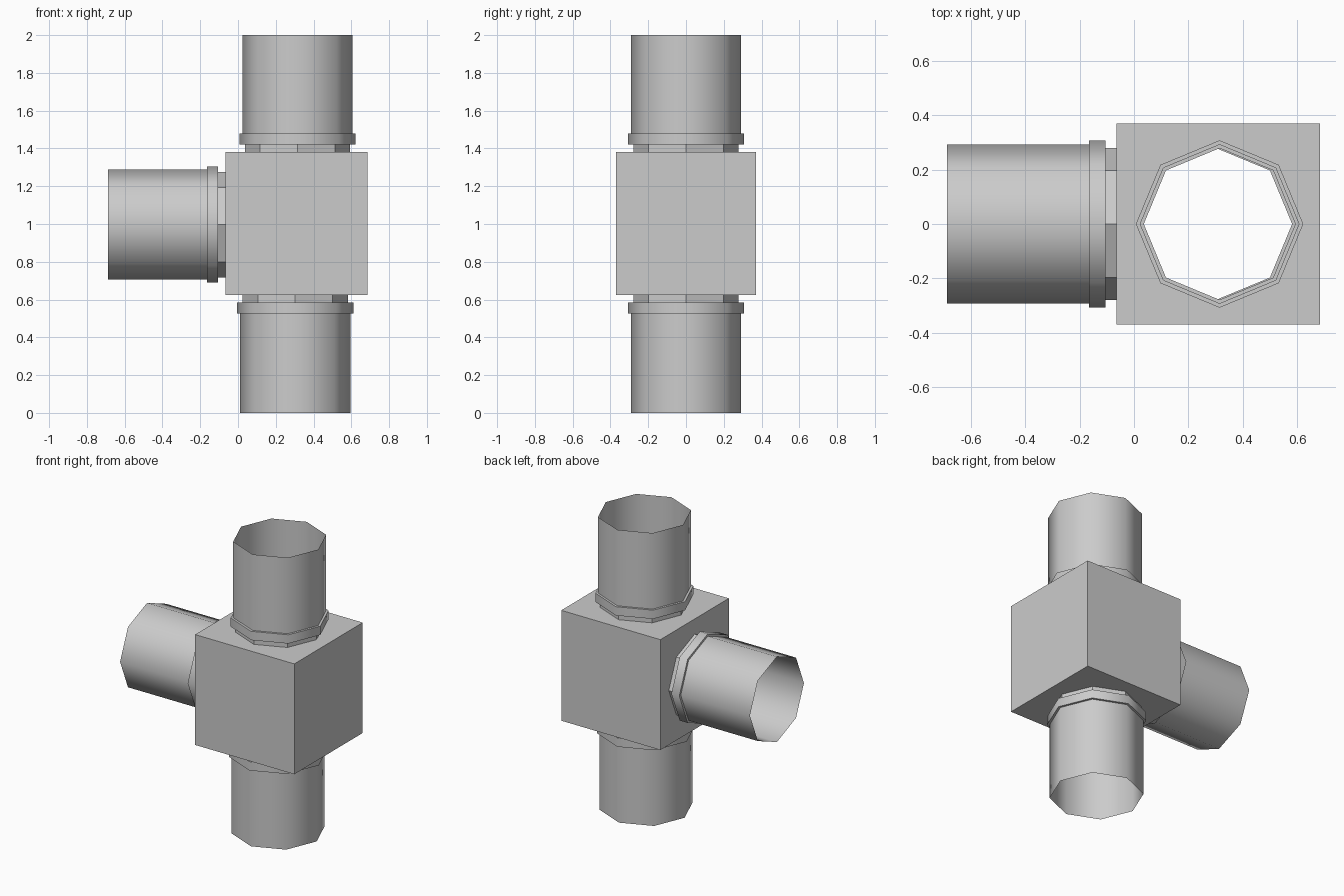
import bpy, bmesh, math
from mathutils import Vector

if "Cube" in bpy.data.objects:
    bpy.data.objects.remove(bpy.data.objects["Cube"])

SIDES = 8
NECK_R, COLLAR_R, PIPE_R = 0.279, 0.308, 0.292
CENTRE = Vector((0.31, 0, 1.0025))
HALF = Vector((0.375, 0.37, 0.3775))
AXES = [Vector((1, 0, 0)), Vector((0, 1, 0)), Vector((0, 0, 1))]


def finish(bm, name):
    mesh = bpy.data.meshes.new(name)
    bm.to_mesh(mesh)
    bm.free()
    bpy.context.collection.objects.link(bpy.data.objects.new(name, mesh))


def ring(bm, origin, d, t, r):
    """Octagon of radius r at distance t along direction d."""
    i = max(range(3), key=lambda k: abs(d[k]))
    u = AXES[(i + 1) % 3]
    v = d.cross(u)
    return [bm.verts.new(origin + d * t + r * (math.cos(a) * u + math.sin(a) * v))
            for a in (2 * math.pi * k / SIDES for k in range(SIDES))]


def bridge(bm, a, b, smooth=False):
    for k in range(SIDES):
        n = (k + 1) % SIDES
        bm.faces.new((a[k], a[n], b[n], b[k])).smooth = smooth


def fitting(name, origin, d, length):
    """Open octagonal pipe with a collar and a narrow neck at the box."""
    bm = bmesh.new()
    profile = [(0, NECK_R), (0.04, NECK_R), (0.04, COLLAR_R),
               (0.1, COLLAR_R), (0.1, PIPE_R), (length, PIPE_R)]
    smooth = [False, False, True, False, True]
    # separate strips keep the profile corners crisp
    for (t0, r0), (t1, r1), s in zip(profile, profile[1:], smooth):
        bridge(bm, ring(bm, origin, d, t0, r0), ring(bm, origin, d, t1, r1), s)
    finish(bm, name)


# name, direction, point on the box face, length
fittings = [
    ("top_pipe", Vector((0, 0, 1)), Vector((0.315, 0, 1.38)), 0.62),
    ("bottom_pipe", Vector((0, 0, -1)), Vector((0.303, 0, 0.625)), 0.625),
    ("side_pipe", Vector((-1, 0, 0)), Vector((-0.065, 0, 0.997)), 0.623),
]
for name, d, origin, length in fittings:
    fitting(name, origin, d, length)

# hollow junction box with an octagonal opening behind each pipe
bm = bmesh.new()
holes = {tuple(d): origin for _, d, origin, _ in fittings}
for i in range(3):
    for sign in (1, -1):
        d = AXES[i] * sign
        u = AXES[(i + 1) % 3]
        v = d.cross(u)
        steps = [(1, 0), (1, 1), (0, 1), (-1, 1), (-1, 0), (-1, -1), (0, -1), (1, -1)]
        rim = []
        for a, b in steps:
            p = d + a * u + b * v
            rim.append(bm.verts.new(CENTRE + Vector(p[k] * HALF[k] for k in range(3))))
        if tuple(d) in holes:
            bridge(bm, rim, ring(bm, holes[tuple(d)], d, 0, NECK_R))
        else:
            bm.faces.new(rim)
bmesh.ops.remove_doubles(bm, verts=bm.verts, dist=0.0005)
finish(bm, "junction_box")
